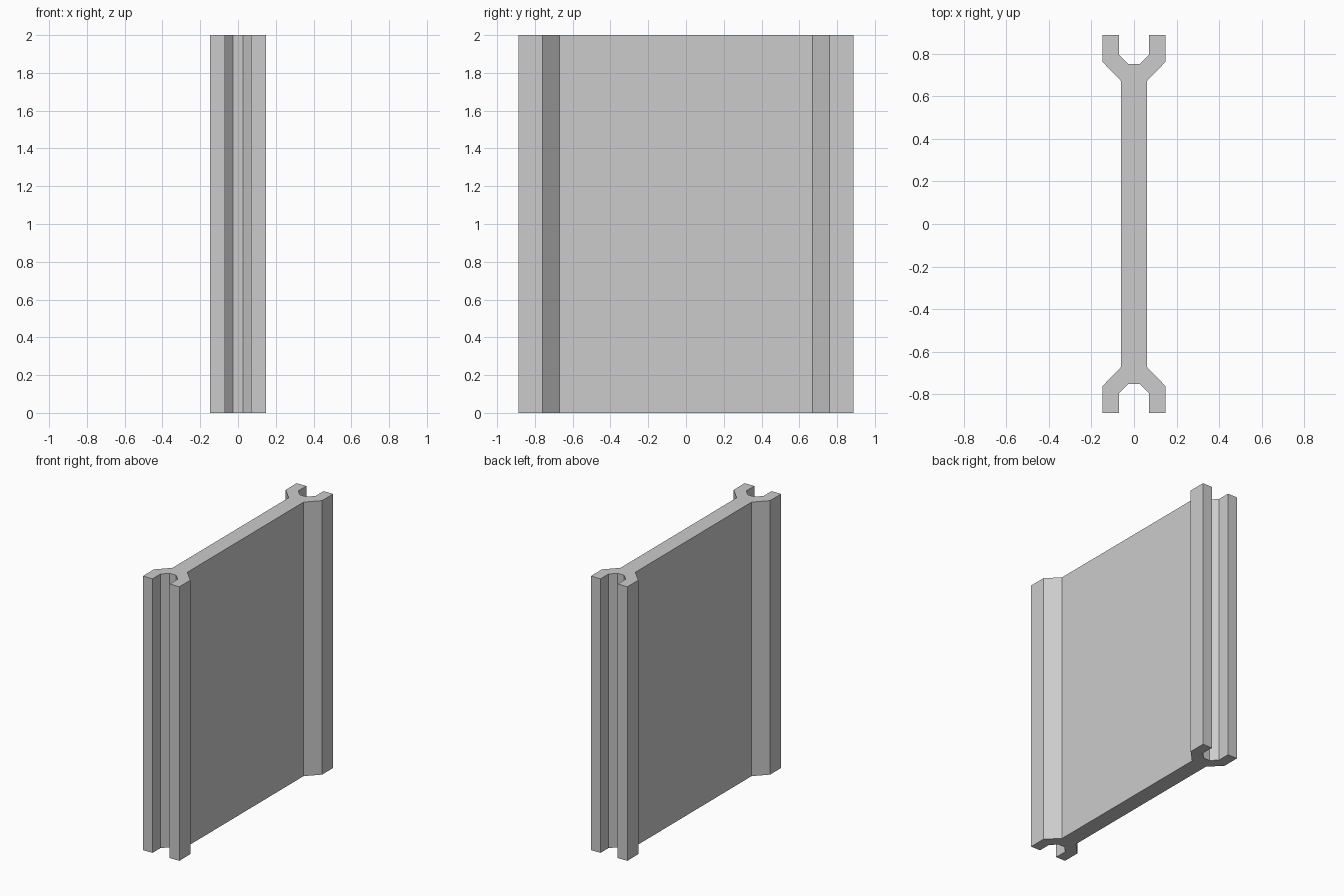
import bpy
import bmesh

cube = bpy.data.objects.get("Cube")
if cube:
    bpy.data.objects.remove(cube, do_unlink=True)

HEIGHT = 2.0

# Plain grey finish
grey = bpy.data.materials.new("light_grey")
grey.use_nodes = True
colour = (0.6, 0.6, 0.6, 1)
grey.diffuse_color = colour
grey.node_tree.nodes["Principled BSDF"].inputs["Base Color"].default_value = colour

# One quarter of the cross-section: web edge, flared outer side, prong, groove floor
quarter = [(0.06, 0.67), (0.147, 0.76), (0.147, 0.887),
           (0.07, 0.887), (0.07, 0.795), (0.026, 0.75)]

# Mirror the quarter across x, then the half across y
half = quarter + [(-x, y) for x, y in reversed(quarter)]
outline = half + [(x, -y) for x, y in reversed(half)]

# Extrude the closed section upwards
bm = bmesh.new()
base = bm.faces.new([bm.verts.new((x, y, 0)) for x, y in outline])
grown = bmesh.ops.extrude_face_region(bm, geom=[base], use_keep_orig=True)
top = [v for v in grown["geom"] if isinstance(v, bmesh.types.BMVert)]
bmesh.ops.translate(bm, verts=top, vec=(0, 0, HEIGHT))
bmesh.ops.recalc_face_normals(bm, faces=bm.faces)

mesh = bpy.data.meshes.new("grooved_panel")
bm.to_mesh(mesh)
bm.free()
mesh.materials.append(grey)
panel = bpy.data.objects.new("grooved_panel", mesh)
bpy.context.collection.objects.link(panel)
